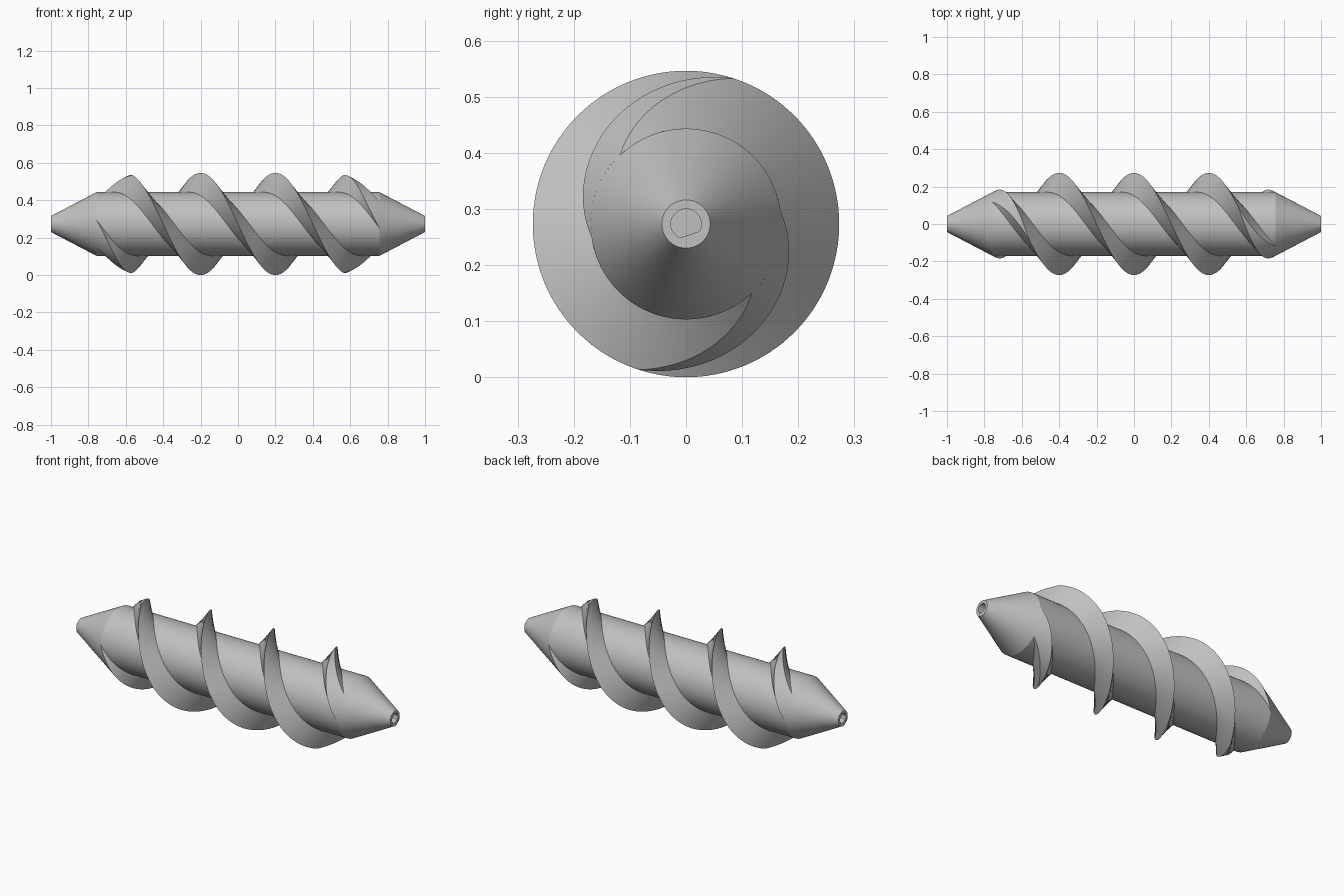
import bpy, bmesh, math

if "Cube" in bpy.data.objects:
    bpy.data.objects.remove(bpy.data.objects["Cube"])

SEGS = 96          # sides around the axis
AXIS_Z = 0.273     # height of the screw axis
CORE_R, RIM_R, TIP_R = 0.17, 0.273, 0.043
SLOPE = 0.5226     # taper of the pointed ends
PITCH = 0.8
HALF_W = 0.06      # half width of a flight at the core
SHOULDER = 1 - (CORE_R - TIP_R) / SLOPE   # where the tapers meet the core

grey = bpy.data.materials.new("steel grey")
grey.diffuse_color = (0.53, 0.53, 0.53, 1)
grey.use_nodes = True
grey.node_tree.nodes["Principled BSDF"].inputs["Base Color"].default_value = grey.diffuse_color


def point(x, r, angle):
    """Point around the x axis; angle 0 is up, growing towards the front."""
    return (x, -r * math.sin(angle), AXIS_Z + r * math.cos(angle))


def skin(name, rings, caps):
    """Solid through a row of equal-length point loops, smooth with crisp edges."""
    bm = bmesh.new()
    rows = [[bm.verts.new(p) for p in ring] for ring in rings]
    n = len(rows[0])
    for a, b in zip(rows, rows[1:]):
        for j in range(n):
            k = (j + 1) % n
            bm.faces.new((a[j], a[k], b[k], b[j]))
    if caps:
        bm.faces.new(rows[0][::-1])
        bm.faces.new(rows[-1])
    bmesh.ops.remove_doubles(bm, verts=bm.verts, dist=1e-5)
    bmesh.ops.recalc_face_normals(bm, faces=bm.faces)
    mesh = bpy.data.meshes.new(name)
    bm.to_mesh(mesh)
    bm.free()
    mesh.materials.append(grey)
    obj = bpy.data.objects.new(name, mesh)
    bpy.context.collection.objects.link(obj)
    bpy.ops.object.select_all(action='DESELECT')
    obj.select_set(True)
    bpy.context.view_layer.objects.active = obj
    bpy.ops.object.shade_smooth_by_angle(angle=math.radians(25))


def circle(x, r):
    return [point(x, r, math.tau * j / SEGS) for j in range(SEGS)]


def d_shape(x, side):
    """Outline of the D-shaped drive socket."""
    flat = math.atan2(-0.316 * side, -0.949)
    ring = []
    for j in range(SEGS):
        a = math.tau * j / SEGS
        c = math.cos(a - flat)
        ring.append(point(x, min(0.027, 0.020 / c) if c > 0 else 0.027, a))
    return ring


def section(mid):
    """V section (x, r) around mid, trimmed by the taper of the nearer end."""
    side = 1 if mid >= 0 else -1
    m = abs(mid)
    steep = (RIM_R - CORE_R) / HALF_W
    left, right = (m - HALF_W, CORE_R), (m + HALF_W, CORE_R)
    p1 = p2 = (m, RIM_R)
    if RIM_R > CORE_R + SLOPE * (SHOULDER - m):
        d = SLOPE * (SHOULDER - left[0]) / (steep + SLOPE)
        p1 = (left[0] + d, CORE_R + d * steep)
        if right[0] > SHOULDER:
            p2 = right = (SHOULDER, CORE_R)
        else:
            d = SLOPE * (SHOULDER - right[0]) / (steep - SLOPE)
            p2 = (right[0] - d, CORE_R + d * steep)
    pts = [(side * x, r) for x, r in (left, p1, p2, right)]
    return pts if side > 0 else pts[::-1]


def flight(name, top_x, steps=480):
    """Helical ridge with a sharp rim, passing the top at top_x."""
    end = SHOULDER + HALF_W
    rings = []
    for i in range(steps + 1):
        mid = -end + 2 * end * i / steps
        angle = math.tau * (mid - top_x) / PITCH
        rings.append([point(x, r, angle) for x, r in section(mid)])
    skin(name, rings, False)


# Core shaft with tapered ends and a drive socket in each tip
skin("core_shaft", [d_shape(-0.9, -1), d_shape(-1, -1), circle(-1, TIP_R),
                    circle(-SHOULDER, CORE_R), circle(SHOULDER, CORE_R),
                    circle(1, TIP_R), d_shape(1, 1), d_shape(0.9, 1)], True)

# Two interleaved flights
flight("flight_a", -0.2)
flight("flight_b", 0.2)
